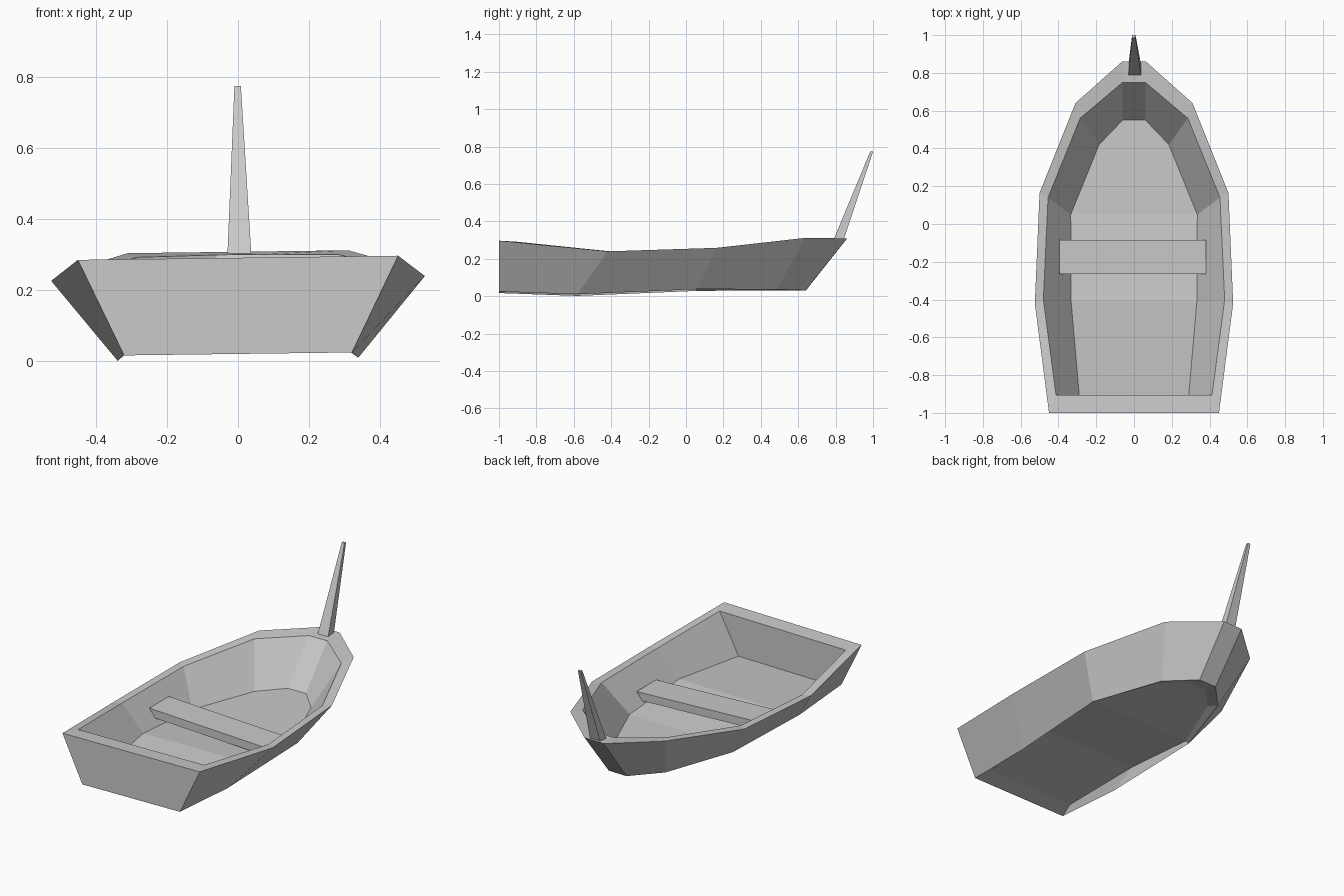
import bpy
import bmesh

cube = bpy.data.objects.get("Cube")
if cube:
    bpy.data.objects.remove(cube, do_unlink=True)

# One plain grey for the whole boat
grey = bpy.data.materials.new("plain grey")
grey.use_nodes = True
colour = (0.59, 0.59, 0.59, 1)
grey.diffuse_color = colour
grey.node_tree.nodes["Principled BSDF"].inputs["Base Color"].default_value = colour


def make_object(name, bm, tilt):
    for v in bm.verts:
        v.co.z += tilt * v.co.x
    bmesh.ops.recalc_face_normals(bm, faces=bm.faces)
    mesh = bpy.data.meshes.new(name)
    bm.to_mesh(mesh)
    bm.free()
    mesh.materials.append(grey)
    obj = bpy.data.objects.new(name, mesh)
    bpy.context.collection.objects.link(obj)
    return obj


def bridge(bm, a, b):
    n = len(a)
    for i in range(n):
        j = (i + 1) % n
        bm.faces.new((a[i], a[j], b[j], b[i]))


# Half outlines from stern to bow: (half width, y, z)
keel_rim = [(.32, -1, .021), (.338, -.58, .006), (.35, .06, .033), (.205, .485, .034), (.058, .64, .03)]
gunwale_outer = [(.45, -1, .291), (.525, -.42, .233), (.50, .165, .252), (.31, .64, .308), (.063, .86, .308)]
gunwale_inner = [(.413, -.905, .286), (.48, -.40, .233), (.455, .14, .25), (.285, .56, .296), (.06, .75, .3)]
floor = [(.29, -.905, .053), (.333, -.41, .095), (.335, .05, .06), (.185, .42, .064), (.06, .55, .064)]
# The planking is thin, so the hollow underside follows the humped floor
underside = [(x, y, z - .012) for x, y, z in floor]

# Hull: nested outlines joined into walls, rim and two decks
bm = bmesh.new()
rings = []
for half in (underside, keel_rim, gunwale_outer, gunwale_inner, floor):
    outline = half + [(-x, y, z) for x, y, z in reversed(half)]
    rings.append([bm.verts.new(p) for p in outline])
for a, b in zip(rings, rings[1:]):
    bridge(bm, a, b)
for ring in (rings[0], rings[-1]):
    for i in range(len(floor) - 1):
        bm.faces.new((ring[i], ring[i + 1], ring[-2 - i], ring[-1 - i]))
make_object("hull", bm, 0.013)


def prism(name, lower, upper, tilt):
    bm = bmesh.new()
    a = [bm.verts.new(p) for p in lower]
    b = [bm.verts.new(p) for p in upper]
    bridge(bm, a, b)
    bm.faces.new(a)
    bm.faces.new(b)
    return make_object(name, bm, tilt)


def rectangle(cx, half, y0, y1, z):
    return [(cx - half, y0, z), (cx + half, y0, z), (cx + half, y1, z), (cx - half, y1, z)]


# Bench seat sits crooked, its ends sloped to meet the hull walls
prism("bench_seat", rectangle(-.006, .35, -.266, -.084, .104), rectangle(-.006, .388, -.266, -.084, .152), -0.041)

# Tapered bow post leaning forward
prism("bow_post", rectangle(.004, .034, .785, .84, .292), rectangle(-.001, .009, .985, 1.0, .774), 0)
